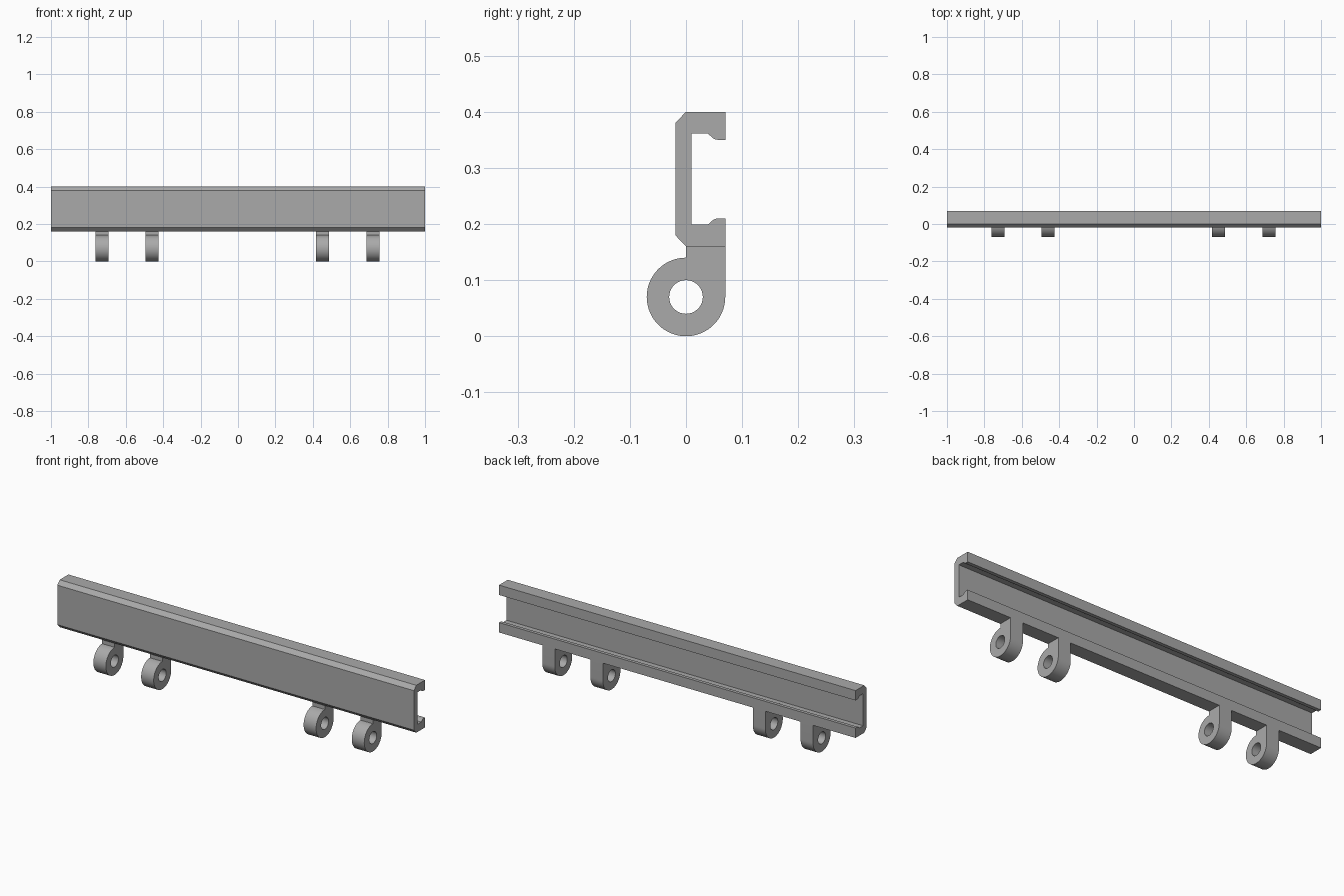
import bpy, bmesh
from math import cos, sin, pi, radians

cube = bpy.data.objects.get("Cube")
if cube:
    bpy.data.objects.remove(cube, do_unlink=True)

grey = bpy.data.materials.new("plain grey")
grey.use_nodes = True
GREY = (0.4, 0.4, 0.4, 1)
grey.diffuse_color = GREY
grey.node_tree.nodes["Principled BSDF"].inputs["Base Color"].default_value = GREY


def arc(cy, cz, r, start, end, steps):
    """Points of an arc in the y-z plane, angles in degrees."""
    angles = [radians(start + (end - start) * i / steps) for i in range(steps + 1)]
    return [(cy + r * cos(a), cz + r * sin(a)) for a in angles]


def extrude_profile(name, loops, x0, x1):
    """Fill closed y-z loops (later loops are holes) and extrude along x."""
    bm = bmesh.new()
    edges = []
    for loop in loops:
        vs = [bm.verts.new((x0, y, z)) for y, z in loop]
        edges += [bm.edges.new((vs[i - 1], vs[i])) for i in range(len(vs))]
    bmesh.ops.triangle_fill(bm, edges=edges, use_beauty=True)
    ext = bmesh.ops.extrude_face_region(bm, geom=bm.faces[:], use_keep_orig=True)
    moved = [g for g in ext["geom"] if isinstance(g, bmesh.types.BMVert)]
    bmesh.ops.translate(bm, verts=moved, vec=(x1 - x0, 0, 0))
    bmesh.ops.recalc_face_normals(bm, faces=bm.faces[:])
    mesh = bpy.data.meshes.new(name)
    bm.to_mesh(mesh)
    bm.free()
    mesh.materials.append(grey)
    obj = bpy.data.objects.new(name, mesh)
    bpy.context.collection.objects.link(obj)
    bpy.ops.object.select_all(action="DESELECT")
    obj.select_set(True)
    bpy.context.view_layer.objects.active = obj
    bpy.ops.object.shade_smooth_by_angle(angle=radians(30))
    return obj


# Channel rail: lower half of the section, mirrored about its mid height
MID = 0.28
lip = arc(0.058, 0.192, 0.018, 90, 140, 5)
lower = [(-0.019, 0.18), (0, 0.16), (0.07, 0.16), (0.07, 0.21)] + lip + [
    (0.039, 0.199), (0.01, 0.199)]
upper = [(y, 2 * MID - z) for y, z in reversed(lower)]
extrude_profile("channel_rail", [lower + upper], -1, 1)

# Hinge lugs: round eye with a neck flush to the rail's back
RADIUS, HOLE, WIDTH = 0.07, 0.03, 0.07
eye = arc(0, RADIUS, RADIUS, 90, 360, 48) + [(RADIUS, 0.16), (0, 0.16)]
bore = arc(0, RADIUS, HOLE, 0, 350, 35)
for i, x in enumerate((-0.727, -0.459, 0.452, 0.722)):
    extrude_profile(f"hinge_lug_{i + 1}", [eye, bore], x - WIDTH / 2, x + WIDTH / 2)
